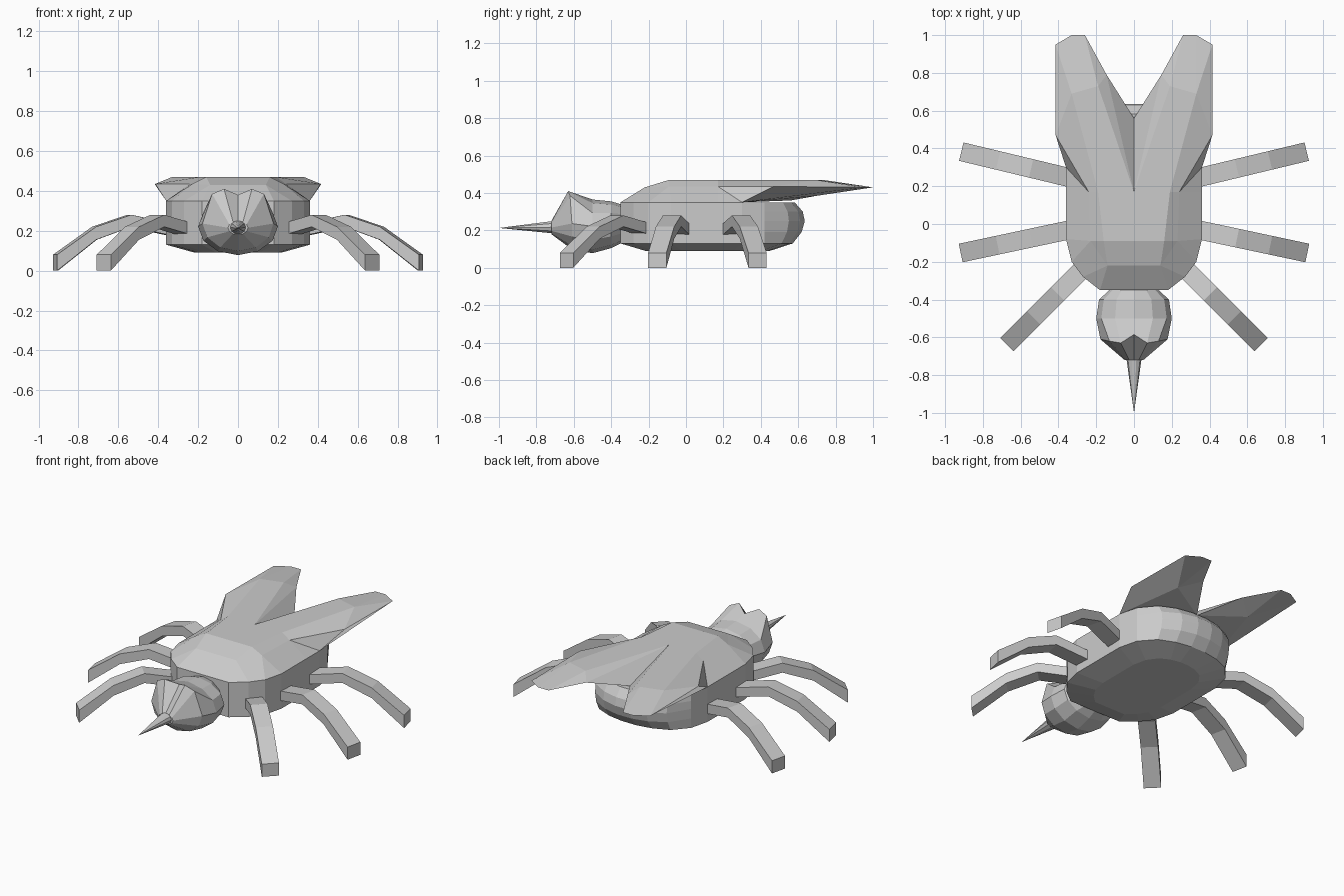
import bpy, bmesh
from math import sin, cos, pi, radians

if "Cube" in bpy.data.objects:
    bpy.data.objects.remove(bpy.data.objects["Cube"])


def make(name, verts, faces, mirror=False):
    me = bpy.data.meshes.new(name)
    me.from_pydata(verts, [], faces)
    ob = bpy.data.objects.new(name, me)
    bpy.context.collection.objects.link(ob)
    bm = bmesh.new()
    bm.from_mesh(me)
    if mirror:
        geom = bm.verts[:] + bm.edges[:] + bm.faces[:]
        bmesh.ops.mirror(bm, geom=geom, axis='X', merge_dist=0.001)
        bmesh.ops.remove_doubles(bm, verts=bm.verts, dist=0.0005)
    bmesh.ops.recalc_face_normals(bm, faces=bm.faces)
    bm.to_mesh(me)
    bm.free()
    return ob


def loft(name, rings):
    """Join equal-length closed rings and cap both ends."""
    n = len(rings[0])
    verts = [p for r in rings for p in r]
    faces = [(k * n + i, k * n + (i + 1) % n, (k + 1) * n + (i + 1) % n, (k + 1) * n + i)
             for k in range(len(rings) - 1) for i in range(n)]
    last = (len(rings) - 1) * n
    faces += [tuple(range(n)), tuple(range(last, last + n))]
    return make(name, verts, faces)


# Body: plan outline stacked upward, with a rounded rear
half = [(.18, -.35), (.27, -.28), (.33, -.2), (.36, -.08), (.36, .3),
        (.33, .42), (.25, .55), (.15, .61), (.05, .635)]
outline = half + [(-x, y) for x, y in reversed(half)]


def body_ring(z, sx, sy, rear):
    ring = []
    for x, y in outline:
        if y > .42:
            y = .42 + (y - .42) * rear
        ring.append((x * sx, .13 + (y - .13) * sy, z))
    return ring


loft("body", [body_ring(*r) for r in [
    (.09, .6, .72, .7), (.13, 1, 1, .7), (.19, 1, 1, .92),
    (.25, 1, 1, 1), (.30, 1, 1, .95), (.35, 1, 1, .75)]])

# Back shell running into two swept wings (right half, mirrored)
P = {
    'A0': (0, -.35, .35), 'A1': (.18, -.35, .35),
    'B0': (0, -.22, .43), 'B1': (.14, -.22, .43), 'B2': (.27, -.28, .35), 'B3': (.33, -.2, .35),
    'C0': (0, -.09, .47), 'C1': (.16, -.09, .47), 'C2': (.23, -.09, .435), 'C3': (.36, -.08, .35),
    'D0': (0, .17, .47), 'D1': (.19, .17, .47), 'D2': (.24, .17, .435), 'D3': (.36, .17, .35),
    'H': (.36, .3, .35), 'E': (.415, .47, .435), 'P1': (.19, .73, .47), 'P2': (.33, .69, .47),
    'F1': (.415, .95, .43), 'F2': (.33, 1, .43), 'F3': (.26, 1, .43),
    'G': (.145, .79, .43), 'V': (0, .56, .36), 'W': (.26, .7, .385),
}
F = """A0 A1 B1 B0|A1 B2 B1|B0 B1 C1 C0|B1 B2 B3|B1 B3 C2|B1 C2 C1|B3 C3 C2
C0 C1 D1 D0|C1 C2 D2 D1|C2 C3 D3 D2|D2 D3 H|D2 H E|D0 D1 P2 P1|D1 D2 E P2
P2 E F1|P2 F1 F2|P1 P2 F2 F3|P1 F3 G|D0 P1 G|D0 G V
H E F1 W|W F1 F2 F3|W F3 G|V W G|V H W""".replace("\n", "|")
keys = list(P)
make("back_and_wings", list(P.values()),
     [tuple(keys.index(k) for k in f.split()) for f in F.split("|")], mirror=True)

# Head: 12-sided rings from neck to snout, with two raised brows
SIDES = 12
rings = []
for y, rx, lo, hi in [(-.35, .13, .13, .34), (-.40, .185, .105, .355), (-.50, .2, .078, .365),
                      (-.61, .178, .098, .375), (-.72, .05, .18, .25)]:
    ring = []
    for i in range(SIDES):
        a = 2 * pi * i / SIDES
        x, yy, z = rx * sin(a), y, (lo + hi) / 2 + (hi - lo) / 2 * cos(a)
        if y == -.61 and i in (1, 11):
            x, yy, z = .07 * (1 if i == 1 else -1), -.63, .41
        elif y == -.61 and i in (2, 10):
            x, yy, z = .13 * (1 if i == 2 else -1), -.62, .385
        elif y == -.61 and i == 0:
            yy, z = -.585, .38
        ring.append((x, yy, z))
    rings.append(ring)
loft("head", rings)

# Pointed mouth spike
n = 10
base = [(.042 * cos(2 * pi * i / n), -.7, .217 + .036 * sin(2 * pi * i / n)) for i in range(n)]
make("mouth_spike", base + [(0, -1, .213)],
     [(i, (i + 1) % n, n) for i in range(n)] + [tuple(range(n))])

# Legs: bent square-section bars, (distance, top z, bottom z) along each
leg_path = [(-.1, .225, .165), (0, .24, .18), (.19, .28, .22), (.37, .22, .155), (.57, .08, 0)]
for name, bx, by, ang in [("front_leg", .27, -.235, -45), ("middle_leg", .36, -.035, -12),
                          ("rear_leg", .36, .25, 13.5)]:
    for side, s in (("right", 1), ("left", -1)):
        c, d = cos(radians(ang)), sin(radians(ang))
        rings = []
        for t, top, bot in leg_path:
            rings.append([(s * (bx + t * c - w * d), by + t * d + w * c, z)
                          for w, z in ((-.05, top), (.05, top), (.05, bot), (-.05, bot))])
        loft(name + "_" + side, rings)
